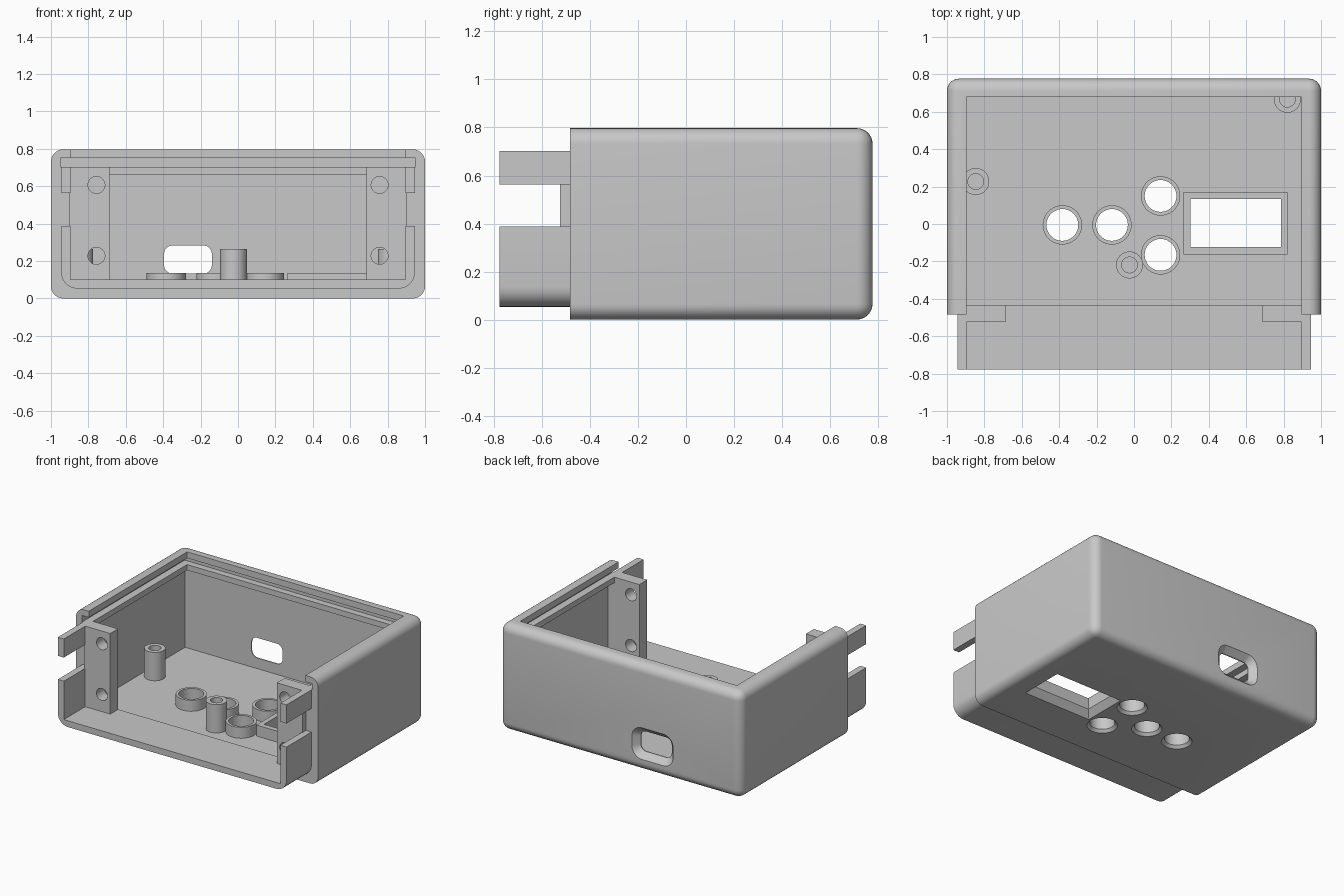
import bpy, bmesh, math
from mathutils import Vector

if "Cube" in bpy.data.objects:
    bpy.data.objects.remove(bpy.data.objects["Cube"], do_unlink=True)

grey = bpy.data.materials.new("plain grey")
grey.use_nodes = True
COLOUR = (0.58, 0.58, 0.58, 1)
grey.diffuse_color = COLOUR
grey.node_tree.nodes["Principled BSDF"].inputs["Base Color"].default_value = COLOUR


def finish(name, bm):
    bmesh.ops.recalc_face_normals(bm, faces=bm.faces)
    mesh = bpy.data.meshes.new(name)
    bm.to_mesh(mesh)
    bm.free()
    mesh.materials.append(grey)
    ob = bpy.data.objects.new(name, mesh)
    bpy.context.collection.objects.link(ob)
    return ob


def box(name, x, y, z, radius=0, rounded=None):
    """Box from (min, max) spans; edges passing the rounded test get a fillet."""
    bm = bmesh.new()
    bmesh.ops.create_cube(bm, size=1)
    for v in bm.verts:
        v.co = Vector(s[1] if c > 0 else s[0] for s, c in zip((x, y, z), v.co))
    if rounded:
        edges = [e for e in bm.edges if rounded(e)]
        bmesh.ops.bevel(bm, geom=edges, offset=radius, segments=7,
                        profile=0.5, affect='EDGES')
    return finish(name, bm)


def outline(w, h, r, n=12):
    """Rounded rectangle; a circle when w = h = 2r."""
    pts = []
    for q, (sx, sy) in enumerate(((1, 1), (-1, 1), (-1, -1), (1, -1))):
        for i in range(n + 1):
            a = math.pi / 2 * (q + i / n)
            pts.append((sx * (w / 2 - r) + r * math.cos(a),
                        sy * (h / 2 - r) + r * math.sin(a)))
    return pts


def loft(name, centre, axis, sections):
    """Closed solid through (position, w, h, r) sections along axis y or z."""
    bm = bmesh.new()
    rings = []
    for pos, w, h, r in sections:
        ring = []
        for u, v in outline(w, h, r):
            u, v = u + centre[0], v + centre[1]
            ring.append(bm.verts.new((u, v, pos) if axis == 'z' else (u, pos, v)))
        rings.append(ring)
    for a, b in zip(rings, rings[1:]):
        for i in range(len(a)):
            j = (i + 1) % len(a)
            bm.faces.new((a[i], a[j], b[j], b[i]))
    bm.faces.new(rings[0])
    bm.faces.new(rings[-1])
    bmesh.ops.remove_doubles(bm, verts=bm.verts, dist=1e-5)
    return finish(name, bm)


def cylinder(name, centre, axis, r, start, end):
    return loft(name, centre, axis, [(p, 2 * r, 2 * r, r) for p in (start, end)])


def cut(ob, *cutters):
    bpy.context.view_layer.objects.active = ob
    for c in cutters:
        c.hide_render = True
        mod = ob.modifiers.new("cut", 'BOOLEAN')
        mod.operation, mod.solver, mod.object = 'DIFFERENCE', 'EXACT', c
        bpy.ops.object.modifier_apply(modifier=mod.name)
        bpy.data.objects.remove(c, do_unlink=True)
    return ob


FLOOR, STEP, RIM = 0.053, 0.10, 0.702     # inner floor, front floor, ledge top
FRONT, INNER_FRONT, BACK = -0.483, -0.432, 0.777
BUTTONS = ((-0.383, -0.005), (-0.118, -0.005), (0.142, 0.15), (0.142, -0.165))
POSTS = ((-0.846, 0.227), (-0.024, -0.219), (0.82, 0.667))
WINDOW = (0.5435, 0.005)
parts = []

# Main case: filleted everywhere except around the open front
case = box("case", (-1, 1), (FRONT, BACK), (0, 0.797), 0.065,
           lambda e: any(v.co.y > 0 for v in e.verts))
# Wide thin-walled room, with a ledge and a lid groove above it
cut(case,
    box("room", (-0.945, 0.945), (INNER_FRONT, 0.725), (FLOOR, 0.66)),
    box("opening", (-0.895, 0.895), (-1.1, 0.678), (STEP, 1)),
    box("lid_groove", (-0.95, 0.95), (-1.2, 0.727), (RIM, 0.75)))

# Openings flared towards the outside
for c in BUTTONS:
    cut(case, loft("button_cutter", c, 'z', [
        (-0.01, 0.226, 0.226, 0.113), (0.02, 0.17, 0.17, 0.085), (0.2, 0.17, 0.17, 0.085)]))
cut(case, loft("window_cutter", WINDOW, 'z', [
    (-0.01, 0.575, 0.35, 0.001), (0.05, 0.485, 0.255, 0.001), (0.2, 0.485, 0.255, 0.001)]))
cut(case, loft("port_cutter", (-0.2675, 0.208), 'y', [
    (0.6, 0.255, 0.15, 0.045), (0.732, 0.255, 0.15, 0.045), (0.787, 0.36, 0.255, 0.09)]))
parts.append(case)

# Front tongue: thin rounded tray with a notch in each side wall
tongue = box("front_tongue", (-0.945, 0.945), (-BACK, INNER_FRONT), (FLOOR, RIM), 0.085,
             lambda e: all(v.co.z < 0.1 for v in e.verts)
             and abs(e.verts[0].co.y - e.verts[1].co.y) > 0.1)
cut(tongue,
    box("tray_cutter", (-0.895, 0.895), (-1, 0), (STEP, 1)),
    box("notch_cutter", (-2, 2), (-1, FRONT), (0.387, 0.563)))
parts.append(tongue)

# Corner blocks with two through holes each
for side, name in ((1, "left"), (-1, "right")):
    block = box(name + "_screw_block", sorted((side * 0.688, side * 0.9)),
                (-0.525, INNER_FRONT), (STEP, RIM))
    for z in (0.228, 0.607):
        cut(block, cylinder("screw_cutter", (side * 0.757, z), 'y', 0.045, -1, 0))
    parts.append(block)

# Button collars and board posts
for i, c in enumerate(BUTTONS):
    collar = cylinder(f"button_collar_{i + 1}", c, 'z', 0.105, FLOOR, 0.135)
    parts.append(cut(collar, cylinder("bore", c, 'z', 0.085, 0, 1)))
for i, c in enumerate(POSTS):
    post = cylinder(f"board_post_{i + 1}", c, 'z', 0.072, FLOOR, 0.265)
    parts.append(cut(post, cylinder("bore", c, 'z', 0.042, 0, 1)))

# Raised frame around the display window
frame = box("window_frame", (0.265, 0.822), (-0.162, 0.172), (FLOOR, 0.135))
parts.append(cut(frame, box("frame_cutter", (0.301, 0.786), (-0.1225, 0.1325), (0, 1))))

for ob in parts:
    bpy.ops.object.select_all(action='DESELECT')
    ob.select_set(True)
    bpy.context.view_layer.objects.active = ob
    bpy.ops.object.shade_smooth_by_angle(angle=math.radians(30))
